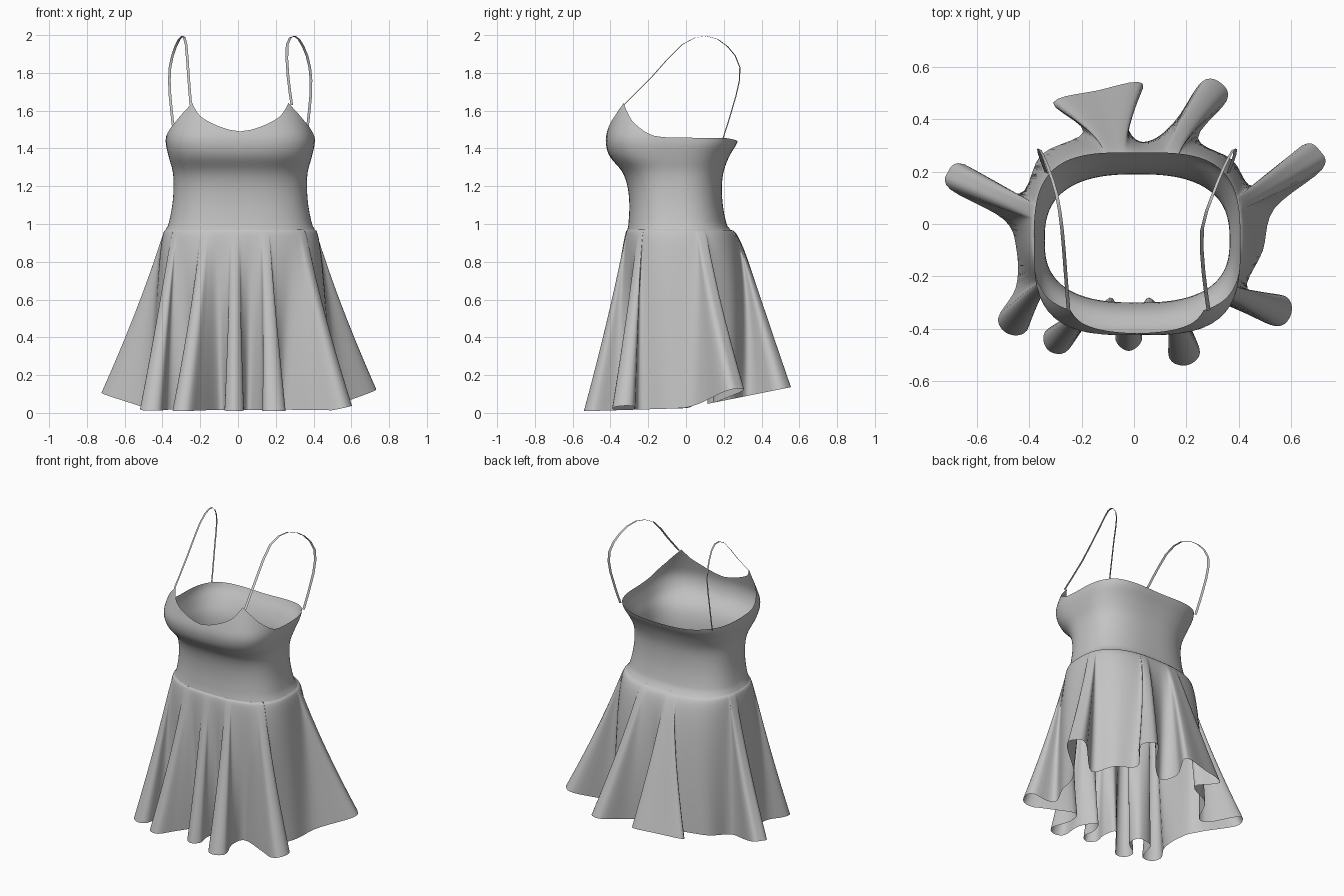
import bpy
import math
from mathutils import Vector

cube = bpy.data.objects.get("Cube")
if cube:
    bpy.data.objects.remove(cube, do_unlink=True)

fabric = bpy.data.materials.new("grey_fabric")
fabric.use_nodes = True
GREY = (0.55, 0.55, 0.55, 1.0)
fabric.diffuse_color = GREY
fabric.node_tree.nodes["Principled BSDF"].inputs["Base Color"].default_value = GREY

WAIST_Z = 0.97
SHIFT = 0.012    # the body sits slightly to its left


def catmull(a, b, c, d, t):
    return 0.5 * (2 * b + (c - a) * t + (2 * a - 5 * b + 4 * c - d) * t ** 2
                  + (3 * b - a - 3 * c + d) * t ** 3)


def spline(points, steps, closed=False):
    n = len(points)
    pick = (lambda i: points[i % n]) if closed else (lambda i: points[max(0, min(n - 1, i))])
    out = [catmull(pick(i - 1), pick(i), pick(i + 1), pick(i + 2), k / steps)
           for i in range(n if closed else n - 1) for k in range(steps)]
    return out if closed else out + [points[-1]]


def grid_object(name, rows, closed):
    """Skin rows of points into one smooth sheet."""
    n = len(rows[0])
    faces = []
    for r in range(len(rows) - 1):
        for c in range(n if closed else n - 1):
            d = (c + 1) % n
            faces.append((r * n + c, r * n + d, (r + 1) * n + d, (r + 1) * n + c))
    mesh = bpy.data.meshes.new(name)
    mesh.from_pydata([tuple(p) for row in rows for p in row], [], faces)
    mesh.materials.append(fabric)
    for poly in mesh.polygons:
        poly.use_smooth = True
    obj = bpy.data.objects.new(name, mesh)
    bpy.context.collection.objects.link(obj)


# Body sections: height, half width, front y, back y, squareness of the oval
SECTIONS = [Vector(s) for s in (
    (0.97, 0.395, -0.31, 0.235, 2.6), (1.0, 0.38, -0.305, 0.215, 2.6),
    (1.1, 0.36, -0.30, 0.195, 2.6), (1.2, 0.353, -0.31, 0.19, 2.6),
    (1.28, 0.358, -0.34, 0.20, 2.7), (1.36, 0.38, -0.405, 0.23, 3.0),
    (1.44, 0.395, -0.425, 0.275, 3.2), (1.52, 0.38, -0.41, 0.28, 3.2),
    (1.64, 0.335, -0.38, 0.28, 3.2))]
BODY = spline(SECTIONS, 8)


def lerp_table(table, x):
    for a, b in zip(table, table[1:]):
        if x <= b[0]:
            return a + (b - a) * max(0, (x - a[0]) / (b[0] - a[0]))
    return table[-1]


def signed_pow(v, e):
    return math.copysign(abs(v) ** e, v)


def body_point(phi, z):
    """Point on the body; phi is 0 at the front and runs counterclockwise."""
    _, w, front, back, power = lerp_table(BODY, z)
    mid, half = (front + back) / 2, (back - front) / 2
    return Vector((SHIFT + w * signed_pow(math.sin(phi), 2 / power),
                   mid - half * signed_pow(math.cos(phi), 2 / power), z))


def waist_from(p):
    """Waist point lying in the direction of p."""
    _, w, front, back, power = SECTIONS[0]
    mid, half = (front + back) / 2, (back - front) / 2
    x, y = (p.x - SHIFT) / w, (p.y - mid) / half
    return body_point(math.atan2(signed_pow(x, power / 2), signed_pow(-y, power / 2)), WAIST_Z)


# Bodice: neckline height by angle from the front
NECKLINE = [Vector(p) for p in ((0, 1.49), (5, 1.507), (10, 1.523), (25, 1.57), (40, 1.64),
                                (60, 1.545), (75, 1.49), (82, 1.468), (90, 1.457),
                                (135, 1.455), (180, 1.435))]
COLUMNS, ROWS = 144, 22
bodice = []
for r in range(ROWS + 1):
    row = []
    for c in range(COLUMNS):
        angle = 360 * c / COLUMNS
        top = lerp_table(NECKLINE, min(angle, 360 - angle))[1]
        row.append(body_point(math.radians(angle), WAIST_Z + (top - WAIST_Z) * r / ROWS))
    bodice.append(row)
grid_object("bodice", bodice, True)

# Skirt folds, counterclockwise: tip x, tip y, neck x, neck y, half widths of tip and neck,
# roundness of the tip, and how far out the valley before the next fold lies
FOLDS = [
    (0.71, 0.28, 0.50, 0.10, 0.06, 0.055, 0.04, 1.07),
    (0.33, 0.54, 0.20, 0.36, 0.06, 0.055, 0.04, 0.82),
    (-0.14, 0.51, -0.11, 0.37, 0.175, 0.085, 0.01, 1.22),
    (-0.71, 0.20, -0.47, 0.065, 0.055, 0.055, 0.04, 1.02),
    (-0.48, -0.42, -0.41, -0.26, 0.06, 0.045, 0.04, 0.82),
    (-0.33, -0.48, -0.22, -0.37, 0.055, 0.04, 0.04, 0.77),
    (-0.02, -0.485, -0.02, -0.36, 0.05, 0.04, 0.04, 0.77),
    (0.20, -0.54, 0.17, -0.37, 0.06, 0.04, 0.04, 0.82),
    (0.60, -0.345, 0.42, -0.29, 0.06, 0.045, 0.04, 1.07)]
hem_ctrl, waist_ctrl = [], []
for i, (tx, ty, nx, ny, tip_w, neck_w, round_off, depth) in enumerate(FOLDS):
    tip, neck = Vector((tx, ty)), Vector((nx, ny))
    out = (tip - neck).normalized()
    side = Vector((-out.y, out.x))
    shoulder = tip - out * round_off
    neck_a, neck_b = neck - side * neck_w, neck + side * neck_w
    hem_ctrl += [neck_a, shoulder - side * tip_w, tip, shoulder + side * tip_w, neck_b]
    wa, wb = waist_from(neck_a), waist_from(neck_b)
    waist_ctrl += [wa.lerp(wb, k / 4) for k in range(5)]
    nxt = Vector(FOLDS[(i + 1) % len(FOLDS)][2:4])
    valley = (neck + nxt) / 2 * depth
    hem_ctrl.append(valley)
    waist_ctrl.append(waist_from(valley))

hem = spline(hem_ctrl, 5, True)
waist = [waist_from(p) for p in spline(waist_ctrl, 5, True)]
LEVELS = 30
skirt = []
for r in range(LEVELS + 1):
    t = (r / LEVELS) ** 1.5
    row = []
    for w, h in zip(waist, hem):
        # the cloth springs out to a fuller oval first, then spreads into folds
        oval = Vector((w.x * 1.19, w.y * 1.18 + 0.5 * max(0, w.y)))
        xy = w.xy + (oval - w.xy) * t ** 0.45 + (h - oval) * t ** 1.3
        hem_z = 0.025 + 0.03 * h.y + 0.17 * max(0, h.y) + 0.22 * max(0, abs(h.x) - 0.5)
        row.append((xy.x, xy.y, WAIST_Z + (hem_z - WAIST_Z) * t))
    skirt.append(row)
grid_object("skirt", skirt, True)

# Shoulder straps: thin ribbons from the neckline peaks over to the back.
# Both share the same arc (y, z); the sideways path differs.
ARC = [(-0.33, 1.63), (-0.18, 1.78), (-0.02, 1.95), (0.11, 1.995),
       (0.22, 1.94), (0.285, 1.83), (0.265, 1.68), (0.195, 1.45)]
STRAPS = {"left_strap": (0.285, 0.265, 0.26, 0.30, 0.345, 0.38, 0.385, 0.36),
          "right_strap": (-0.25, -0.262, -0.275, -0.295, -0.33, -0.36, -0.36, -0.335)}
for name, across in STRAPS.items():
    path = spline([Vector((x, y, z)) for x, (y, z) in zip(across, ARC)], 2)
    half = Vector((0.007, math.copysign(0.003, across[0]), 0))
    grid_object(name, [[p - half, p + half] for p in path], False)
